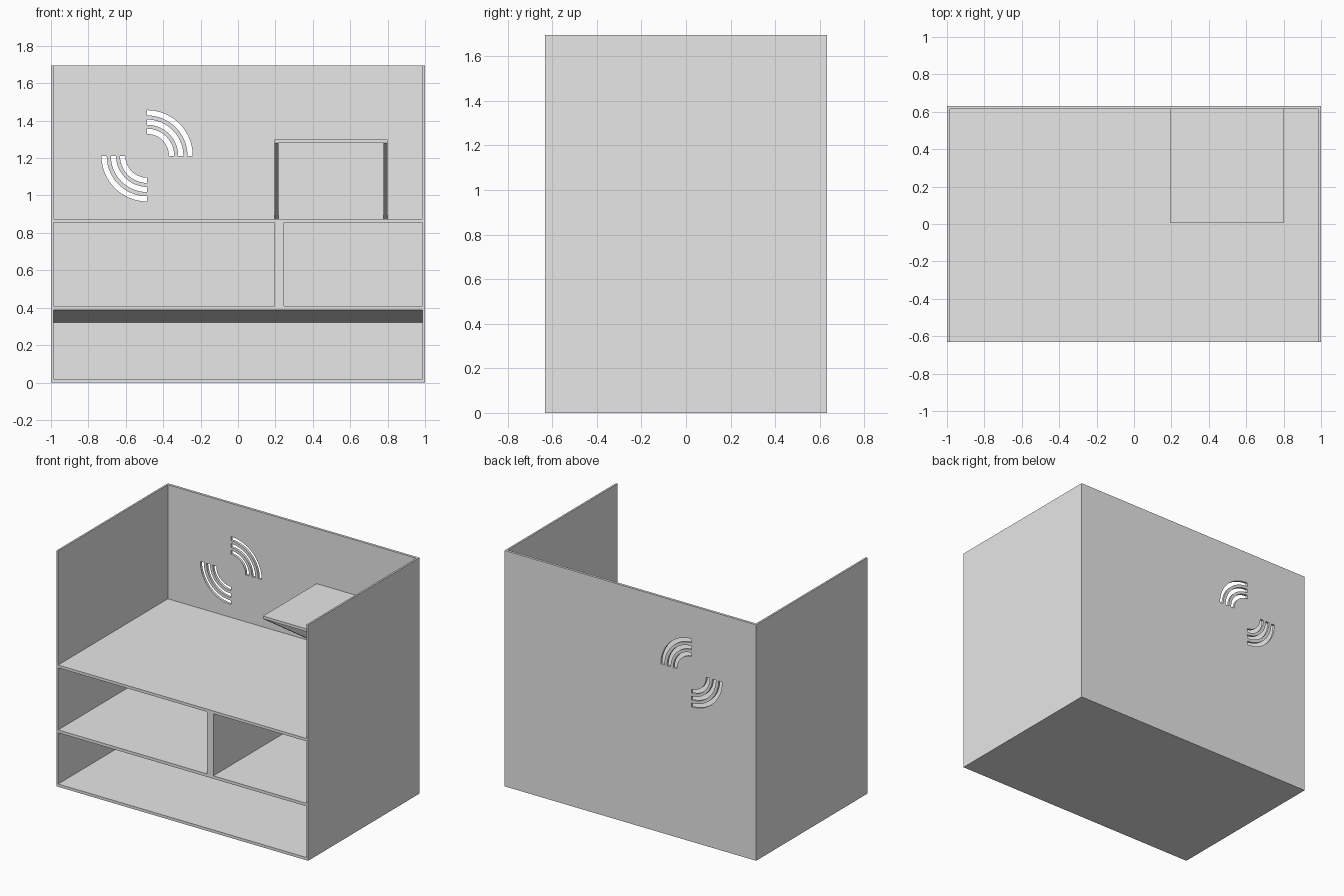
import bpy
import bmesh
from math import cos, sin, pi
from mathutils import Matrix

default_cube = bpy.data.objects.get("Cube")
if default_cube:
    bpy.data.objects.remove(default_cube, do_unlink=True)

grey = bpy.data.materials.new("light grey")
grey.use_nodes = True
grey.diffuse_color = (0.8, 0.8, 0.8, 1)
grey.node_tree.nodes["Principled BSDF"].inputs["Base Color"].default_value = (0.8, 0.8, 0.8, 1)

WALL = 0.013
FRONT, BACK, INNER_BACK = -0.632, 0.632, 0.614
HEIGHT = 1.695
INSIDE = 1 - WALL


def finish(name, bm):
    bmesh.ops.recalc_face_normals(bm, faces=bm.faces[:])
    mesh = bpy.data.meshes.new(name)
    bm.to_mesh(mesh)
    bm.free()
    mesh.materials.append(grey)
    obj = bpy.data.objects.new(name, mesh)
    bpy.context.collection.objects.link(obj)
    return obj


def prism(name, x0, x1, profile):
    """Extrude a (y, z) side profile from x0 to x1."""
    bm = bmesh.new()
    face = bm.faces.new([bm.verts.new((x0, y, z)) for y, z in profile])
    grown = bmesh.ops.extrude_face_region(bm, geom=[face])["geom"]
    moved = [g for g in grown if isinstance(g, bmesh.types.BMVert)]
    bmesh.ops.translate(bm, verts=moved, vec=(x1 - x0, 0, 0))
    return finish(name, bm)


def board(name, x0, x1, y0, y1, z0, z1):
    return prism(name, x0, x1, [(y0, z0), (y1, z0), (y1, z1), (y0, z1)])


# Side walls
board("right_wall", -1, -INSIDE, FRONT, INNER_BACK, 0, HEIGHT)
board("left_wall", INSIDE, 1, FRONT, INNER_BACK, 0, HEIGHT)

# Floor, shelves and divider
board("floor", -INSIDE, INSIDE, FRONT, INNER_BACK, 0, 0.02)
board("lower_shelf", -INSIDE, INSIDE, FRONT, INNER_BACK, 0.388, 0.409)
board("upper_shelf", -INSIDE, INSIDE, FRONT, INNER_BACK, 0.855, 0.875)
board("divider", 0.195, 0.247, FRONT, INNER_BACK, 0.409, 0.855)

# Sloping support beneath the lower shelf
prism("lower_shelf_wedge", -INSIDE, INSIDE,
      [(FRONT, 0.388), (INNER_BACK, 0.388), (INNER_BACK, 0.322)])

# Small raised shelf on two triangular brackets
board("small_shelf", 0.195, 0.8, 0.005, INNER_BACK, 1.28, 1.3)
for name, x in (("right_bracket", 0.195), ("left_bracket", 0.779)):
    prism(name, x, x + 0.021,
          [(0.005, 1.28), (INNER_BACK, 1.28), (INNER_BACK, 0.875)])

# Back panel with two fans of curved slots
curve = bpy.data.curves.new("back_panel_outline", "CURVE")
curve.dimensions = "2D"
curve.fill_mode = "BOTH"
curve.extrude = (BACK - INNER_BACK) / 2


def add_loop(points):
    spline = curve.splines.new("POLY")
    spline.points.add(len(points) - 1)
    for p, (x, z) in zip(spline.points, points):
        p.co = (x, z, 0, 1)
    spline.use_cyclic_u = True


def arc(radius, start, steps=16):
    angles = [start + pi / 2 * i / steps for i in range(steps + 1)]
    return [(-0.486 + radius * cos(a), 1.212 + radius * sin(a)) for a in angles]


add_loop([(-1, 0), (1, 0), (1, HEIGHT), (-1, HEIGHT)])
for start in (0, pi):
    for outer in (0.244, 0.194, 0.145):
        add_loop(arc(outer, start) + arc(outer - 0.028, start)[::-1])

outline = bpy.data.objects.new("back_panel_outline", curve)
bpy.context.collection.objects.link(outline)
bpy.context.view_layer.update()
flat = outline.evaluated_get(bpy.context.evaluated_depsgraph_get()).to_mesh()
bm = bmesh.new()
bm.from_mesh(flat)
bmesh.ops.remove_doubles(bm, verts=bm.verts[:], dist=0.0001)
stand = Matrix.Translation((0, (BACK + INNER_BACK) / 2, 0)) @ Matrix.Rotation(pi / 2, 4, "X")
bmesh.ops.transform(bm, matrix=stand, verts=bm.verts[:])
panel = finish("back_panel", bm)
for poly in panel.data.polygons:
    poly.use_smooth = False
bpy.data.objects.remove(outline, do_unlink=True)
